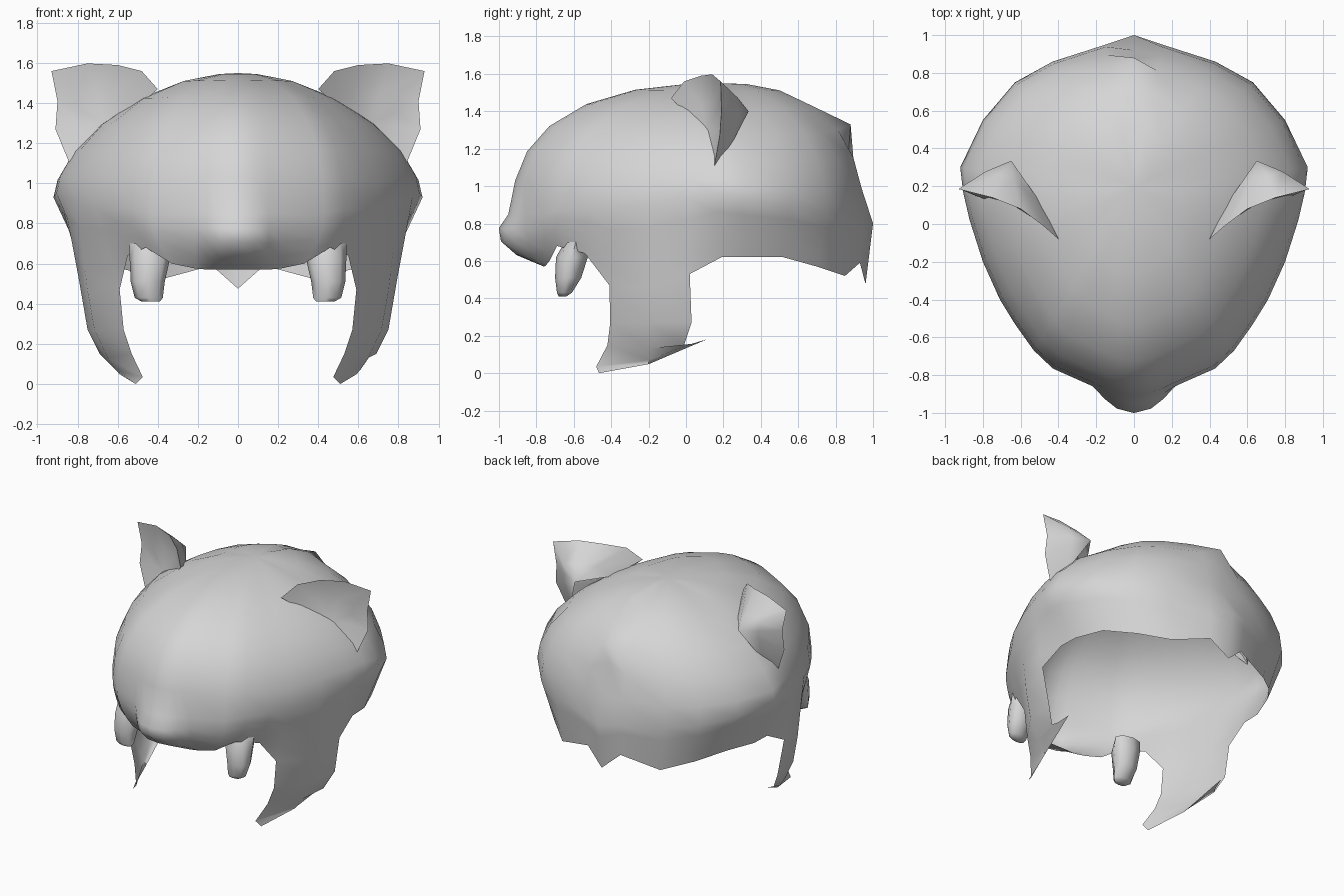
import bpy, bmesh, math
from mathutils import Vector

if "Cube" in bpy.data.objects:
    bpy.data.objects.remove(bpy.data.objects["Cube"])

grey = bpy.data.materials.new("soft_grey")
grey.diffuse_color = (0.67, 0.67, 0.67, 1)
grey.use_nodes = True
grey.node_tree.nodes["Principled BSDF"].inputs["Base Color"].default_value = grey.diffuse_color


def finish(name, bm, angle=60):
    """Weld, orient, smooth and link a mesh."""
    bmesh.ops.remove_doubles(bm, verts=bm.verts, dist=0.0005)
    bmesh.ops.recalc_face_normals(bm, faces=bm.faces)
    me = bpy.data.meshes.new(name)
    bm.to_mesh(me)
    bm.free()
    me.materials.append(grey)
    ob = bpy.data.objects.new(name, me)
    bpy.context.collection.objects.link(ob)
    bpy.context.view_layer.objects.active = ob
    ob.select_set(True)
    bpy.ops.object.shade_smooth_by_angle(angle=math.radians(angle))
    ob.select_set(False)
    return ob


def grid(bm, rows, mirror=False, closed=False):
    """Quad sheet through rows of points, optionally with its x mirror image."""
    for s in ((1, -1) if mirror else (1,)):
        vs = [[bm.verts.new((s * p[0], p[1], p[2])) for p in r] for r in rows]
        n = len(rows[0])
        for a, b in zip(vs, vs[1:]):
            for i in range(n if closed else n - 1):
                j = (i + 1) % n
                q = [a[i], a[j], b[j], b[i]]
                bm.faces.new(q if s > 0 else q[::-1])
    return vs


# Hood: each column is widest x, y, z, roundness, then rim x, y, z
columns = [
    (0.00, -0.93, 0.85, 2.45, 0.00, -0.76, 0.57),
    (0.09, -0.91, 0.85, 2.45, 0.09, -0.76, 0.57),
    (0.155, -0.885, 0.85, 2.45, 0.15, -0.76, 0.57),
    (0.22, -0.855, 0.85, 2.42, 0.21, -0.75, 0.575),
    (0.43, -0.765, 0.85, 2.30, 0.33, -0.73, 0.60),
    (0.53, -0.67, 0.87, 2.22, 0.46, -0.69, 0.68),
    (0.63, -0.53, 0.87, 2.12, 0.55, -0.54, 0.64),
    (0.71, -0.40, 0.88, 2.05, 0.59, -0.41, 0.47),
    (0.80, -0.20, 0.90, 1.98, 0.75, -0.20, 0.46),
    (0.87, 0.02, 0.93, 1.85, 0.795, 0.02, 0.53),
    (0.905, 0.17, 0.95, 1.72, 0.78, 0.19, 0.62),
    (0.92, 0.30, 0.93, 1.68, 0.775, 0.33, 0.62),
    (0.80, 0.55, 0.90, 1.80, 0.70, 0.52, 0.62),
    (0.63, 0.75, 0.86, 1.98, 0.56, 0.70, 0.57),
    (0.43, 0.86, 0.83, 2.15, 0.39, 0.85, 0.52),
    (0.15, 0.95, 0.81, 2.35, 0.13, 0.93, 0.59),
    (0.00, 1.00, 0.80, 2.40, 0.00, 0.96, 0.475),
]
CY, TOP = 0.2, 1.55
# Cornered ridge down the middle of the back: y, z from crown to widest
ridge_line = [(0.33, 1.54), (0.52, 1.49), (0.72, 1.405), (0.88, 1.33),
              (0.87, 1.20), (0.92, 0.97), (1.0, 0.80)]


def dome_row(k, deg):
    row = []
    for x, y, z, p, *_ in columns:
        r = math.cos(math.radians(deg)) ** (2 / p)
        h = math.sin(math.radians(deg)) ** (2 / p) if deg else 0
        row.append((x * r, CY + (y - CY) * r, z + (TOP - z) * h))
    row[-1] = (0, *ridge_line[k])
    return row


def lower_row(t, snout):
    """Wall below the widest ring; snout pushes the middle front forward."""
    row = []
    for x, y, z, p, rx, ry, rz in columns:
        u = t ** 2 if y < -0.6 else t
        push = snout * math.exp(-(x / 0.185) ** 4) if y < -0.7 else 0
        row.append((x + (rx - x) * u, y + (ry - y) * u - push, z + (rz - z) * t))
    return row


bm = bmesh.new()
rows = [dome_row(k, d) for k, d in enumerate((83, 70, 54, 38, 24, 11))]
rows += [lower_row(t, s) for t, s in
         ((0, 0.02), (0.27, 0.083), (0.52, 0.105), (0.78, 0.08), (1, 0.0))]
rows[6][-1] = (0, *ridge_line[6])
grid(bm, rows, mirror=True)
# Crown cap
apex = bm.verts.new((0, CY, TOP))
for s in (1, -1):
    ring = [bm.verts.new((s * p[0], p[1], p[2])) for p in rows[0]]
    for a, b in zip(ring, ring[1:]):
        bm.faces.new((apex, b, a) if s > 0 else (apex, a, b))
# Cheek flaps hanging from the rim
flap = [[c[4:7] for c in columns[7:10]],
        [(0.57, -0.405, 0.27), (0.715, -0.2, 0.27), (0.75, 0.03, 0.27)],
        [(0.53, -0.42, 0.15), (0.65, -0.2, 0.13), (0.69, -0.01, 0.15)],
        [(0.475, -0.48, 0.035), (0.61, -0.2, 0.07), (0.67, 0.03, 0.157)],
        [(0.51, -0.465, 0.0), (0.59, -0.2, 0.048), (0.65, 0.11, 0.18)]]
grid(bm, flap, mirror=True)
finish("hood", bm, 75)

# Fangs: rows of z, centre x, centre y, x radius, y radius
bm = bmesh.new()
for s in (1, -1):
    rows = []
    for z, cx, cy, rx, ry in [(0.70, 0.44, -0.59, 0.10, 0.06), (0.62, 0.44, -0.61, 0.10, 0.085),
                              (0.51, 0.45, -0.63, 0.085, 0.07), (0.43, 0.445, -0.65, 0.07, 0.04),
                              (0.41, 0.435, -0.66, 0.045, 0.02)]:
        rows.append([(s * (cx + rx * math.cos(a)), cy + ry * math.sin(a), z)
                     for a in (math.tau * i / 8 for i in range(8))])
    vs = grid(bm, rows, closed=True)
    bm.faces.new(vs[-1])
finish("fangs", bm)

# Ears: thin rim, hollow front and ridged back
rim = [(0.40, -0.08, 1.47), (0.48, -0.01, 1.56), (0.60, 0.08, 1.59), (0.75, 0.14, 1.598),
       (0.93, 0.185, 1.56), (0.90, 0.19, 1.41), (0.91, 0.18, 1.27), (0.84, 0.15, 1.10)]
hollow, ridge = Vector((0.66, 0.11, 1.30)), Vector((0.65, 0.335, 1.40))
front = [Vector(p).lerp(hollow, 0.5) + Vector((0, 0.03, 0)) for p in rim]
back = [Vector(p).lerp(ridge, 0.55) + Vector((0.01, 0.01, 0.0)) for p in rim]
# Inner ends reach down into the hood
front[0], back[0] = Vector((0.48, -0.01, 1.40)), Vector((0.50, 0.12, 1.40))
front[-1], back[-1] = Vector((0.76, 0.12, 1.15)), Vector((0.76, 0.22, 1.18))
bm = bmesh.new()
grid(bm, [[hollow] * 8, front, rim, back, [ridge] * 8], mirror=True)
bmesh.ops.remove_doubles(bm, verts=bm.verts, dist=0.0005)
bmesh.ops.dissolve_degenerate(bm, edges=bm.edges, dist=0.0005)
finish("ears", bm, 75)
